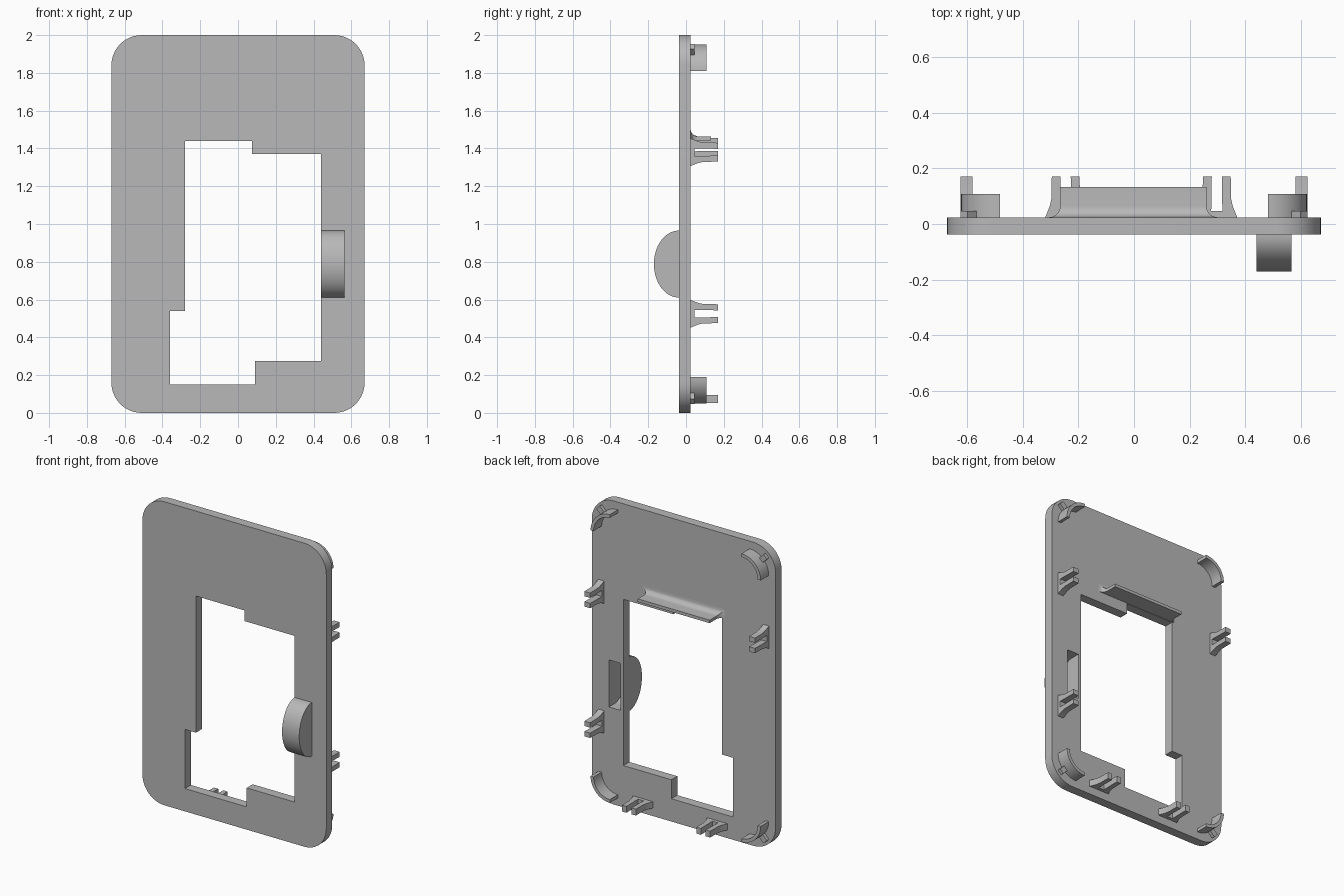
import bpy
import bmesh
from math import sin, cos, pi, radians

cube = bpy.data.objects.get("Cube")
if cube:
    bpy.data.objects.remove(cube, do_unlink=True)

grey = bpy.data.materials.new("plain grey")
grey.use_nodes = True
COLOUR = (0.48, 0.48, 0.48, 1)
grey.diffuse_color = COLOUR
grey.node_tree.nodes["Principled BSDF"].inputs["Base Color"].default_value = COLOUR

BACK, FRONT = 0.024, -0.038      # faces of the plate
AXES = {"x": lambda u, v, w: (w, u, v),
        "y": lambda u, v, w: (u, w, v),
        "z": lambda u, v, w: (u, v, w)}


def loft(name, sections, smooth=True):
    """Skin a row of matching closed loops and cap both ends."""
    bm = bmesh.new()
    rows = [[bm.verts.new(p) for p in s] for s in sections]
    n = len(rows[0])
    for a, b in zip(rows, rows[1:]):
        for i in range(n):
            j = (i + 1) % n
            bm.faces.new((a[i], a[j], b[j], b[i]))
    bm.faces.new(rows[0])
    bm.faces.new(rows[-1])
    bmesh.ops.recalc_face_normals(bm, faces=bm.faces)
    mesh = bpy.data.meshes.new(name)
    bm.to_mesh(mesh)
    bm.free()
    mesh.materials.append(grey)
    obj = bpy.data.objects.new(name, mesh)
    bpy.context.collection.objects.link(obj)
    if smooth:
        shade(obj)
    return obj


def shade(obj):
    bpy.ops.object.select_all(action="DESELECT")
    obj.select_set(True)
    bpy.context.view_layer.objects.active = obj
    bpy.ops.object.shade_smooth_by_angle(angle=radians(30))


def prism(name, profile, axis, start, end, smooth=True):
    place = AXES[axis]
    return loft(name, [[place(u, v, w) for u, v in profile] for w in (start, end)], smooth)


def cut(obj, *cutters):
    """Subtract the cutters, keep the result and drop the helpers."""
    for c in cutters:
        c.hide_render = True
        mod = obj.modifiers.new("cut", "BOOLEAN")
        mod.operation, mod.solver, mod.object = "DIFFERENCE", "EXACT", c
    graph = bpy.context.evaluated_depsgraph_get()
    mesh = bpy.data.meshes.new_from_object(obj.evaluated_get(graph))
    obj.modifiers.clear()
    obj.data = mesh
    shade(obj)


def arc(cx, cz, rx, rz, a0, a1, steps):
    angles = [radians(a0 + (a1 - a0) * i / steps) for i in range(steps + 1)]
    return [(cx + rx * cos(a), cz + rz * sin(a)) for a in angles]


# Rounded plate
R = 0.16
outline = []
for cx, cz, a in ((0.67 - R, 2 - R, 0), (R - 0.67, 2 - R, 90),
                  (R - 0.67, R, 180), (0.67 - R, R, 270)):
    outline += arc(cx, cz, R, R, a, a + 90, 12)
plate = prism("cover_plate", outline, "y", FRONT, BACK, False)

# Stepped window opening
window = [(-0.28, 1.44), (0.075, 1.44), (0.075, 1.37), (0.44, 1.37), (0.44, 0.275),
          (0.09, 0.275), (0.09, 0.15), (-0.36, 0.15), (-0.36, 0.54), (-0.28, 0.54)]
window_cutter = prism("window_cutter", window, "y", -0.1, 0.1, False)

# Half-round boss on the front, hollow from the back
boss_profile = [(-0.03, 0.965)] + arc(FRONT, 0.788, 0.132, 0.177, 90, 270, 32) + [(-0.03, 0.611)]
boss = prism("front_boss", boss_profile, "x", 0.4402, 0.565, False)
pocket_profile = [(0.1, 0.943)] + arc(FRONT, 0.788, 0.11, 0.155, 90, 270, 32) + [(0.1, 0.633)]
pocket_cutter = prism("pocket_cutter", pocket_profile, "x", 0.46, 0.545, False)

cut(plate, window_cutter, pocket_cutter)
cut(boss, pocket_cutter)
for helper in (window_cutter, pocket_cutter):
    bpy.data.objects.remove(helper, do_unlink=True)

# Curved corner walls, each with a small diagonal rib
for side, sx in (("left", 1), ("right", -1)):
    for level, sz in (("upper", 1), ("lower", -1)):
        def corner(points):
            return [(sx * x, 1 + sz * z) for x, z in points]
        wall = arc(0.48, 0.81, 0.14, 0.14, 0, 90, 12) + arc(0.48, 0.81, 0.118, 0.118, 90, 0, 12)
        prism(f"{level}_{side}_corner_wall", corner(wall), "y", 0.02, 0.108)
        rib = [(0.565, 0.92), (0.59, 0.895), (0.622, 0.927), (0.597, 0.952)]
        prism(f"{level}_{side}_corner_rib", corner(rib), "y", 0.02, 0.046, False)

# Two-pronged clips with flared feet
half = [(0.075, 0.02), (0.066, 0.042), (0.057, 0.065), (0.051, 0.092),
        (0.05, 0.17), (0.018, 0.17), (0.02, 0.046)]
fork = half + [(-s, y) for s, y in reversed(half)]


def side_clip(name, z, x0, x1):
    prism(name, [(y, z + s) for s, y in fork], "x", x0, x1)


def bottom_clip(name, x):
    prism(name, [(x + s, y) for s, y in fork], "z", 0.053, 0.095)


side_clip("upper_left_clip", 1.38, 0.58, 0.622)
side_clip("lower_left_clip", 0.525, 0.58, 0.622)
side_clip("upper_right_clip", 1.405, -0.622, -0.58)
bottom_clip("bottom_left_clip", 0.297)
bottom_clip("bottom_right_clip", -0.245)

# Shelf above the window, blending into the plate with a fillet
F = 0.04
steps = [(BACK - 0.004, F)]
steps += [(BACK + F - F * cos(a), F - F * sin(a)) for a in (i * pi / 16 for i in range(9))]
steps += [(0.132, 0)]
loft("window_shelf", [[(-0.265 - g, y, 1.443), (0.26 + g, y, 1.443),
                       (0.26 + g, y, 1.463 + g), (-0.265 - g, y, 1.463 + g)]
                      for y, g in steps])
